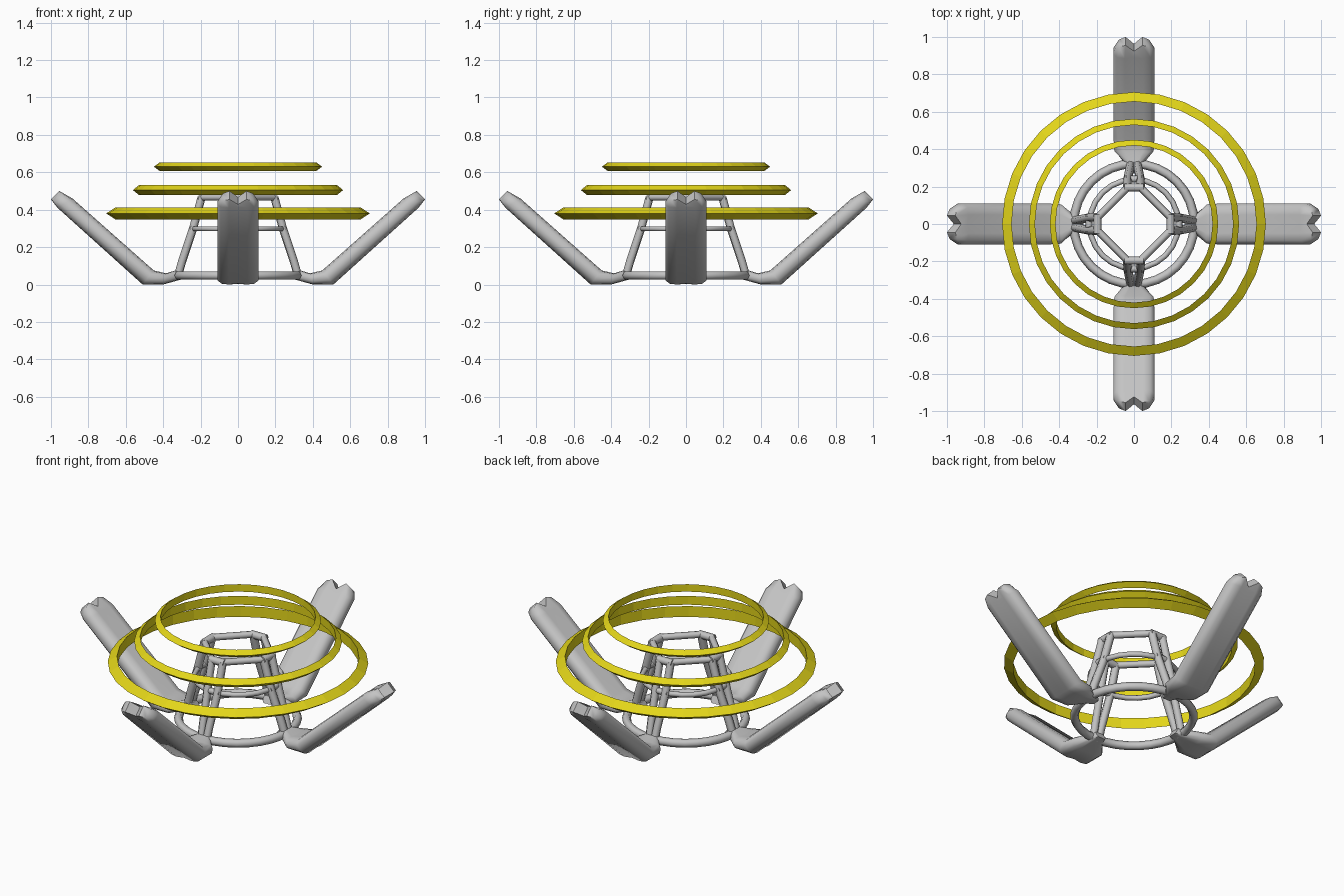
import bpy, bmesh, math
from mathutils import Vector

cube = bpy.data.objects.get("Cube")
if cube:
    bpy.data.objects.remove(cube, do_unlink=True)


def material(name, rgb):
    m = bpy.data.materials.new(name)
    m.use_nodes = True
    m.diffuse_color = (*rgb, 1)
    m.node_tree.nodes["Principled BSDF"].inputs["Base Color"].default_value = (*rgb, 1)
    return m


grey = material("light grey metal", (0.55, 0.55, 0.55))
yellow = material("yellow", (0.77, 0.67, 0.01))


def add(name, data, mat, turn=0):
    ob = bpy.data.objects.new(name, data)
    if not data.materials:
        data.materials.append(mat)
    ob.rotation_euler.z = turn * math.pi / 2
    bpy.context.collection.objects.link(ob)
    return ob


def finish(bm, name):
    bmesh.ops.recalc_face_normals(bm, faces=bm.faces)
    me = bpy.data.meshes.new(name)
    bm.to_mesh(me)
    bm.free()
    return me


def smooth(ob, angle):
    bpy.ops.object.select_all(action="DESELECT")
    ob.select_set(True)
    bpy.context.view_layer.objects.active = ob
    bpy.ops.object.shade_smooth_by_angle(angle=math.radians(angle))


def tube(name, points, radius, closed=False):
    """Six-sided rod along a path, turned into a mesh."""
    cu = bpy.data.curves.new(name, "CURVE")
    cu.dimensions = "3D"
    cu.bevel_depth = radius
    cu.bevel_resolution = 1
    cu.use_fill_caps = True
    sp = cu.splines.new("POLY")
    sp.points.add(len(points) - 1)
    for p, co in zip(sp.points, points):
        p.co = (*co, 1)
    sp.use_cyclic_u = closed
    ob = add(name, cu, grey)
    bpy.ops.object.select_all(action="DESELECT")
    ob.select_set(True)
    bpy.context.view_layer.objects.active = ob
    bpy.ops.object.convert(target="MESH")
    ob = bpy.context.view_layer.objects.active
    smooth(ob, 65)
    return ob


def circle(radius, z, n):
    return [(radius * math.cos(i * math.tau / n), radius * math.sin(i * math.tau / n), z)
            for i in range(n)]


# Floating rings with a triangular section, pointed outwards
def ring(name, inner, outer, z, half, n=32):
    bm = bmesh.new()
    loops = [[bm.verts.new(c) for c in circle(r, h, n)]
             for r, h in ((inner, z - half), (outer, z), (inner, z + half))]
    for k in range(3):
        a, b = loops[k], loops[(k + 1) % 3]
        for i in range(n):
            j = (i + 1) % n
            bm.faces.new((a[i], a[j], b[j], b[i]))
    add(name, finish(bm, name), yellow)


ring("lower_ring", 0.655, 0.705, 0.38, 0.032)
ring("middle_ring", 0.53, 0.562, 0.505, 0.026)
ring("upper_ring", 0.42, 0.45, 0.63, 0.022)


# Arm: lofted double-lobed section, given as lower edge, upper edge and half width
stations = [
    ((0.27, 0.03), (0.29, 0.07), 0.03),
    ((0.31, 0.025), (0.335, 0.075), 0.045),
    ((0.40, 0.0), (0.385, 0.06), 0.105),
    ((0.51, 0.0), (0.45, 0.075), 0.11),
    ((0.965, 0.41), (0.885, 0.46), 0.11),
    ((1.0, 0.455), (0.955, 0.5), 0.1),
]
columns = [(-1, 0.3), (-0.8, 0.06), (-0.45, 0), (0, 0.06), (0.45, 0), (0.8, 0.06), (1, 0.3)]
pull_back = [0.04, 0.015, 0, 0.045, 0, 0.015, 0.04]
along = Vector((0, 0.75, 0.66))

bm = bmesh.new()
rows = []
for s, (low, high, width) in enumerate(stations):
    lo, hi = Vector((0, *low)), Vector((0, *high))
    sides = []
    for flip in (False, True):
        side = []
        for (u, f), back in zip(columns, pull_back):
            co = lo.lerp(hi, 1 - f if flip else f) + Vector((u * width, 0, 0))
            if s == len(stations) - 1:
                co -= along * back
            side.append(bm.verts.new(co))
        sides.append(side)
    rows.append(sides)
loops = [low + high[::-1] for low, high in rows]
for a, b in zip(loops, loops[1:]):
    for i in range(len(a)):
        j = (i + 1) % len(a)
        bm.faces.new((a[i], a[j], b[j], b[i]))
for low, high in (rows[0], rows[-1]):
    for i in range(len(low) - 1):
        bm.faces.new((low[i], low[i + 1], high[i + 1], high[i]))
arm_mesh = finish(bm, "arm")
for name, turn in (("back", 0), ("right", 1), ("front", 2), ("left", 3)):
    arm = add(name + "_arm", arm_mesh, grey, turn)
smooth(arm, 45)

# Tower: paired leg rods, top braces and corner joints on four sides
for name, turn in (("back", 0), ("right", 1), ("front", 2), ("left", 3)):
    parts = []
    for side, s in (("a", -1), ("b", 1)):
        parts.append(tube(f"{name}_leg_{side}", [
            (s * 0.018, 0.32, 0.05), (s * 0.022, 0.3, 0.12),
            (s * 0.034, 0.24, 0.3), (s * 0.036, 0.195, 0.465)], 0.023))
    parts.append(tube(name + "_top_joint", [(-0.05, 0.195, 0.463), (0.05, 0.195, 0.463)], 0.022))
    parts.append(tube(name + "_middle_joint", [(-0.05, 0.24, 0.3), (0.05, 0.24, 0.3)], 0.018))
    parts.append(tube(name + "_top_brace", [(0.035, 0.195, 0.465), (0.195, 0.035, 0.465)], 0.019))
    for ob in parts:
        ob.rotation_euler.z = turn * math.pi / 2

# Hoops around the tower
tube("base_hoop", circle(0.322, 0.048, 32), 0.024, True)
tube("middle_hoop", circle(0.238, 0.298, 24), 0.015, True)
